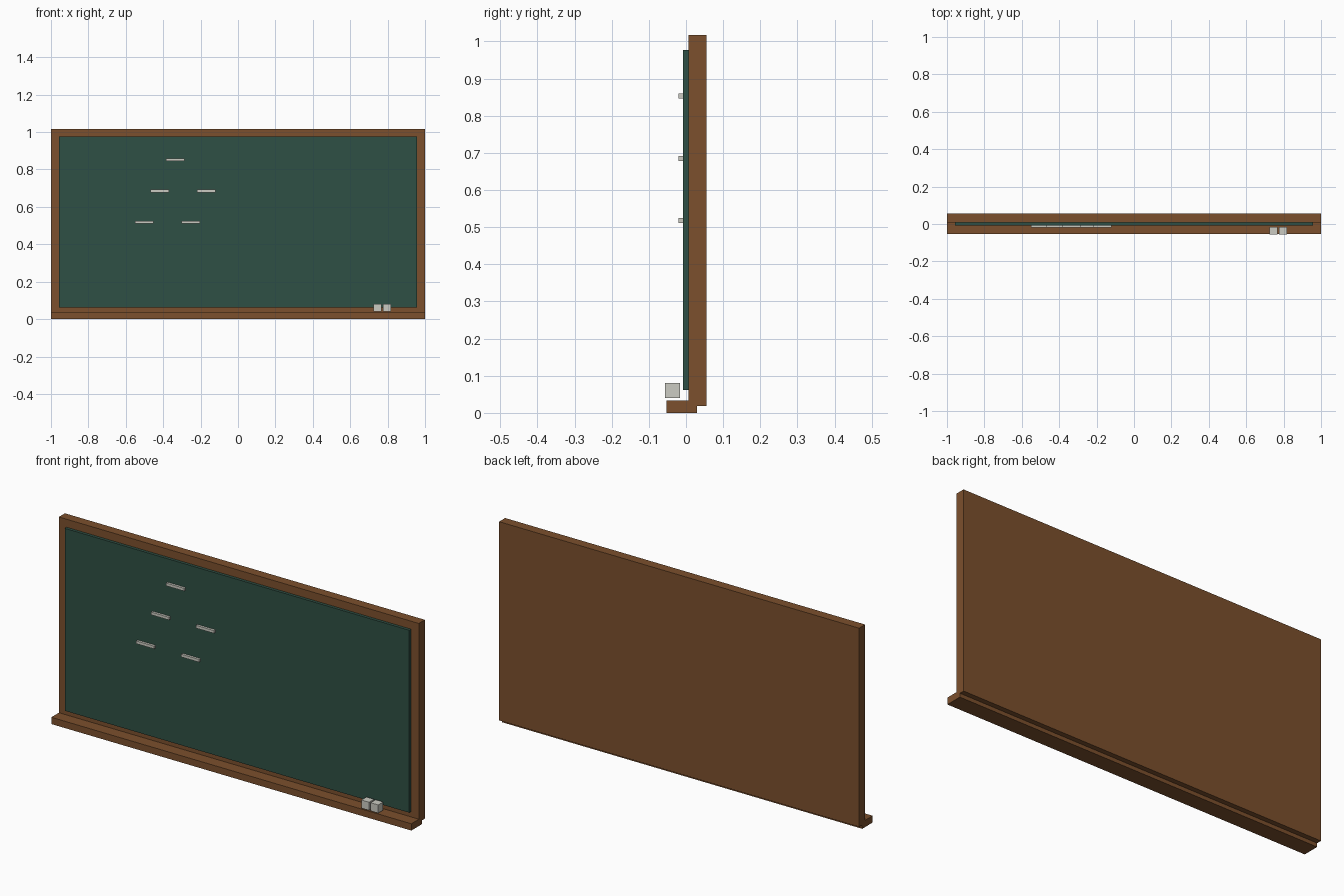
import bpy

cube = bpy.data.objects.get("Cube")
if cube:
    bpy.data.objects.remove(cube, do_unlink=True)


def make_material(name, colour):
    mat = bpy.data.materials.new(name)
    mat.use_nodes = True
    mat.diffuse_color = (*colour, 1)
    mat.node_tree.nodes["Principled BSDF"].inputs["Base Color"].default_value = (*colour, 1)
    return mat


wood = make_material("brown wood", (0.2, 0.08, 0.026))
slate = make_material("green slate", (0.028, 0.08, 0.058))
chalk = make_material("chalk white", (0.6, 0.6, 0.54))


def box(name, x, y, z, mat):
    """Box spanning the given (low, high) range on each axis."""
    spans = (x, y, z)
    bpy.ops.mesh.primitive_cube_add(size=1, location=[(a + b) / 2 for a, b in spans])
    obj = bpy.context.object
    obj.name = name
    obj.scale = [b - a for a, b in spans]
    bpy.ops.object.transform_apply(location=False, rotation=False, scale=True)
    obj.data.materials.append(mat)
    return obj


# Backing frame, writing surface and chalk tray
box("frame", (-1, 1), (0.007, 0.055), (0.019, 1.017), wood)
box("writing_surface", (-0.957, 0.957), (-0.008, 0.008), (0.061, 0.977), slate)
box("chalk_tray", (-1, 1), (-0.053, 0.03), (0, 0.034), wood)

# Chalk blocks above the tray
for i, x in enumerate((0.746, 0.797)):
    box(f"chalk_block_{i + 1}", (x - 0.021, x + 0.021), (-0.056, -0.016), (0.04, 0.081), chalk)

# Raised chalk marks in three rows
marks = [(-0.335, 0.853), (-0.419, 0.685), (-0.17, 0.685), (-0.502, 0.518), (-0.252, 0.518)]
for i, (x, z) in enumerate(marks):
    box(f"chalk_mark_{i + 1}", (x - 0.05, x + 0.05), (-0.02, -0.007), (z - 0.007, z + 0.007), chalk)
